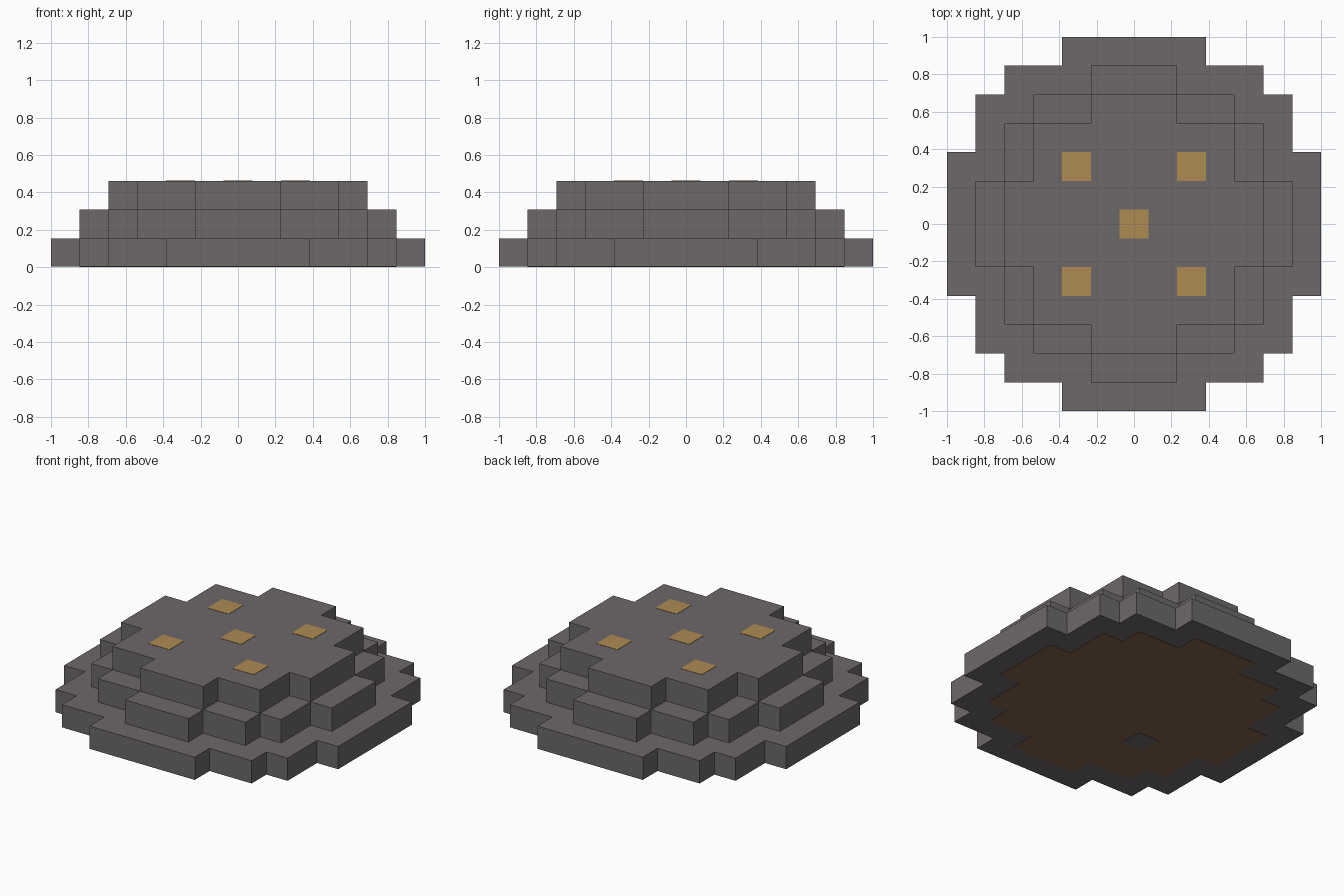
import bpy
import bmesh

cube = bpy.data.objects.get("Cube")
if cube:
    bpy.data.objects.remove(cube, do_unlink=True)

U = 2 / 13  # side of one block
SKIN = 0.002  # thickness step of the flush inlays


def make_material(name, rgb):
    mat = bpy.data.materials.new(name)
    mat.use_nodes = True
    color = (*rgb, 1.0)
    mat.diffuse_color = color
    mat.node_tree.nodes["Principled BSDF"].inputs["Base Color"].default_value = color
    return mat


STONE = make_material("grey stone", (0.153, 0.138, 0.141))
LAMP = make_material("amber lamp", (0.42, 0.26, 0.086))
SOIL = make_material("brown soil", (0.235, 0.122, 0.066))


def stepped_outline(corners):
    """Counter-clockwise outline from the convex corners of one quadrant, in blocks."""
    quarter = []
    for i, (x, y) in enumerate(corners):
        if i:
            quarter.append((x, corners[i - 1][1]))  # inner corner of the step
        quarter.append((x, y))
    left = [(-x, y) for x, y in reversed(quarter)]
    half = quarter + left
    return half + [(-x, -y) for x, y in half]


def prism(name, outline, z0, z1, mat, center=(0, 0)):
    bm = bmesh.new()
    verts = [bm.verts.new(((x + center[0]) * U, (y + center[1]) * U, z0))
             for x, y in outline]
    base = bm.faces.new(verts)
    ext = bmesh.ops.extrude_face_region(bm, geom=[base], use_keep_orig=True)
    top = [v for v in ext["geom"] if isinstance(v, bmesh.types.BMVert)]
    bmesh.ops.translate(bm, verts=top, vec=(0, 0, z1 - z0))
    bmesh.ops.recalc_face_normals(bm, faces=bm.faces)
    mesh = bpy.data.meshes.new(name)
    bm.to_mesh(mesh)
    bm.free()
    mesh.materials.append(mat)
    obj = bpy.data.objects.new(name, mesh)
    bpy.context.collection.objects.link(obj)
    return obj


# Three stacked tiers, each a stepped disc
lower = stepped_outline([(6.5, 2.5), (5.5, 4.5), (4.5, 5.5), (2.5, 6.5)])
middle = stepped_outline([(5.5, 1.5), (4.5, 3.5), (3.5, 4.5), (1.5, 5.5)])
upper = stepped_outline([(4.5, 1.5), (3.5, 3.5), (1.5, 4.5)])
block = stepped_outline([(0.5, 0.5)])

prism("lower_tier", lower, 2 * SKIN, U, STONE)
prism("middle_tier", middle, U, 2 * U, STONE)
prism("upper_tier", upper, 2 * U, 3 * U, STONE)

# Soil underside with one stone block showing through
prism("soil_underside", middle, SKIN, 2.5 * SKIN, SOIL)
prism("underside_stone", block, 0, 1.5 * SKIN, STONE, (-2, -2))

# Lamps set flush in the top
spots = [(0, 0)] + [(x, y) for x in (-2, 2) for y in (-2, 2)]
for i, spot in enumerate(spots):
    prism(f"lamp_{i + 1}", block, 3 * U - SKIN, 3 * U + SKIN, LAMP, spot)
